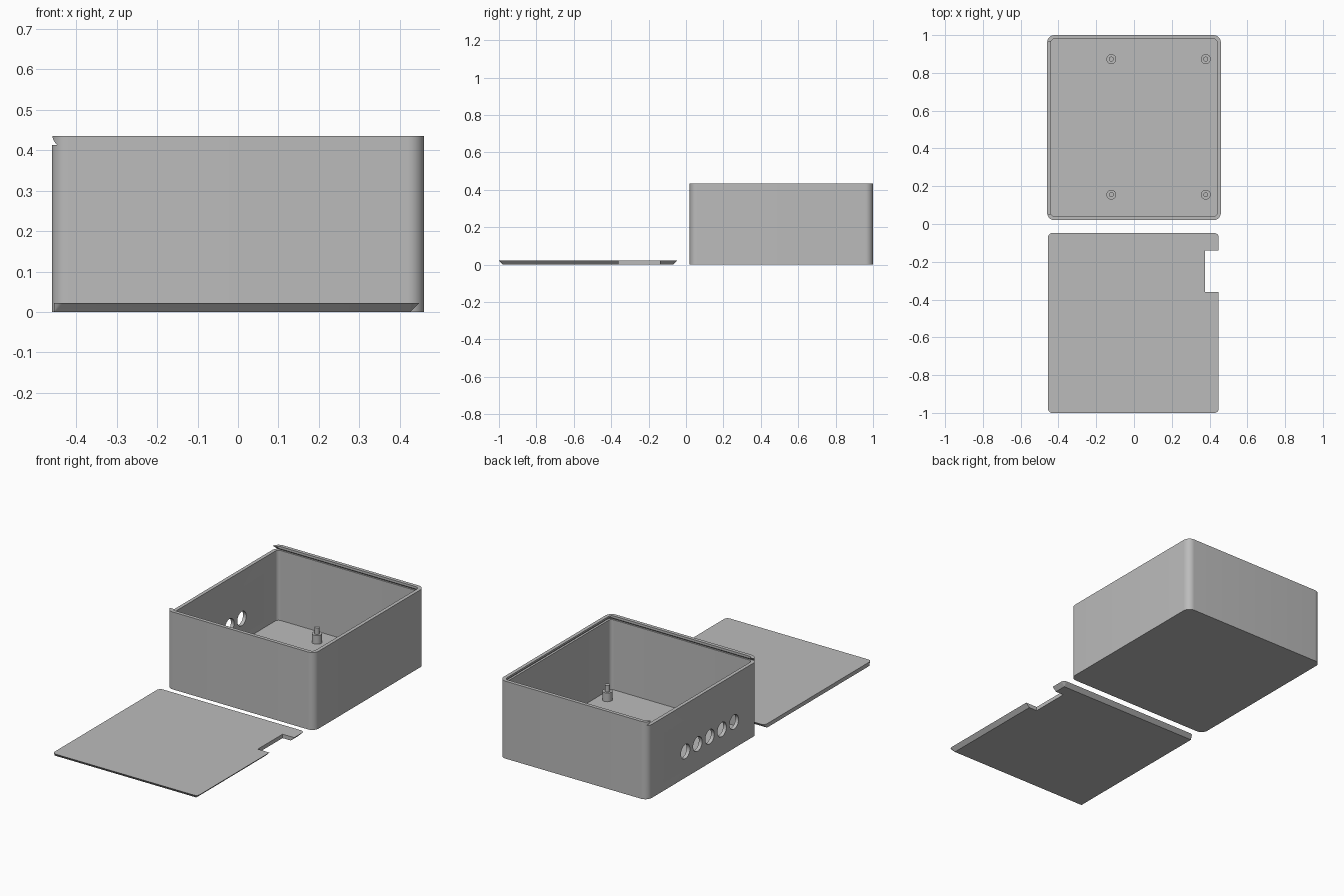
import bpy, bmesh, math

if "Cube" in bpy.data.objects:
    bpy.data.objects.remove(bpy.data.objects["Cube"])

grey = bpy.data.materials.new("plain grey")
grey.diffuse_color = (0.5, 0.5, 0.5, 1)
grey.use_nodes = True
grey.node_tree.nodes["Principled BSDF"].inputs["Base Color"].default_value = grey.diffuse_color


def rounded_rect(x0, x1, y0, y1, r, n=10):
    """Counter-clockwise outline; r gives the left and right corner radii."""
    rl, rr = r
    corners = [(x1 - rr, y1 - rr, rr, 0), (x0 + rl, y1 - rl, rl, 90),
               (x0 + rl, y0 + rl, rl, 180), (x1 - rr, y0 + rr, rr, 270)]
    return [(cx + rad * math.cos(math.radians(a + 90 * i / n)),
             cy + rad * math.sin(math.radians(a + 90 * i / n)))
            for cx, cy, rad, a in corners for i in range(n + 1)]


def loft(name, low, high, z0, z1):
    """Solid between two outlines with equal point counts."""
    bm = bmesh.new()
    a = [bm.verts.new((x, y, z0)) for x, y in low]
    b = [bm.verts.new((x, y, z1)) for x, y in high]
    n = len(a)
    for i in range(n):
        j = (i + 1) % n
        bm.faces.new((a[i], a[j], b[j], b[i]))
    bm.faces.new(a[::-1])
    bm.faces.new(b)
    me = bpy.data.meshes.new(name)
    bm.to_mesh(me)
    bm.free()
    ob = bpy.data.objects.new(name, me)
    bpy.context.collection.objects.link(ob)
    me.materials.append(grey)
    return ob


def prism(name, outline, z0, z1):
    return loft(name, outline, outline, z0, z1)


def cylinder(name, r, depth, loc, rot=(0, 0, 0)):
    bpy.ops.mesh.primitive_cylinder_add(vertices=40, radius=r, depth=depth,
                                        location=loc, rotation=rot)
    ob = bpy.context.object
    ob.name = name
    ob.data.materials.append(grey)
    return ob


def activate(ob):
    bpy.ops.object.select_all(action='DESELECT')
    ob.select_set(True)
    bpy.context.view_layer.objects.active = ob


def cut(ob, cutter):
    activate(ob)
    mod = ob.modifiers.new("cut", 'BOOLEAN')
    mod.operation, mod.solver, mod.object = 'DIFFERENCE', 'EXACT', cutter
    bpy.ops.object.modifier_apply(modifier=mod.name)
    bpy.data.objects.remove(cutter)


def smooth(ob):
    activate(ob)
    bpy.ops.object.shade_smooth_by_angle(angle=math.radians(30))


H, WALL, LEDGE = 0.435, 0.02, 0.413

# Box shell with rounded vertical corners
box = prism("box", rounded_rect(-0.46, 0.46, 0.02, 1.0, (0.04, 0.04)), 0, H)
cut(box, prism("cavity", rounded_rect(-0.44, 0.44, 0.04, 0.98, (0.02, 0.02)), WALL, H + 0.1))

# Dovetail slot for the sliding lid, open on the left
d = 0.023
cut(box, loft("slot", rounded_rect(-0.6, 0.452, 0.031, 0.989, (0.02, 0.02)),
              rounded_rect(-0.6, 0.452 - d, 0.031 + d, 0.989 - d, (0.001, 0.001)),
              LEDGE, LEDGE + d))

# Row of cable holes in the left wall
for i in range(5):
    cut(box, cylinder("hole", 0.04, 0.1, (-0.45, 0.23 + 0.108 * i, 0.147),
                      (0, math.pi / 2, 0)))
smooth(box)

# Board posts, each with a locating pin
for x in (-0.12, 0.38):
    for y in (0.155, 0.873):
        smooth(cylinder("post", 0.026, 0.05, (x, y, WALL + 0.024)))
        smooth(cylinder("pin", 0.013, 0.04, (x, y, WALL + 0.065)))

# Lid lying upside down, bevelled on three sides
t = 0.022
lid = loft("lid", rounded_rect(-0.455, 0.448 - t, -1 + t, -0.048 - t, (0.001, 0.001)),
           rounded_rect(-0.455, 0.448, -1, -0.048, (0.022, 0.022)), 0, t)
cut(lid, prism("notch", [(0.375, -0.36), (0.6, -0.36), (0.6, -0.14), (0.375, -0.14)], -0.1, 0.1))
smooth(lid)
